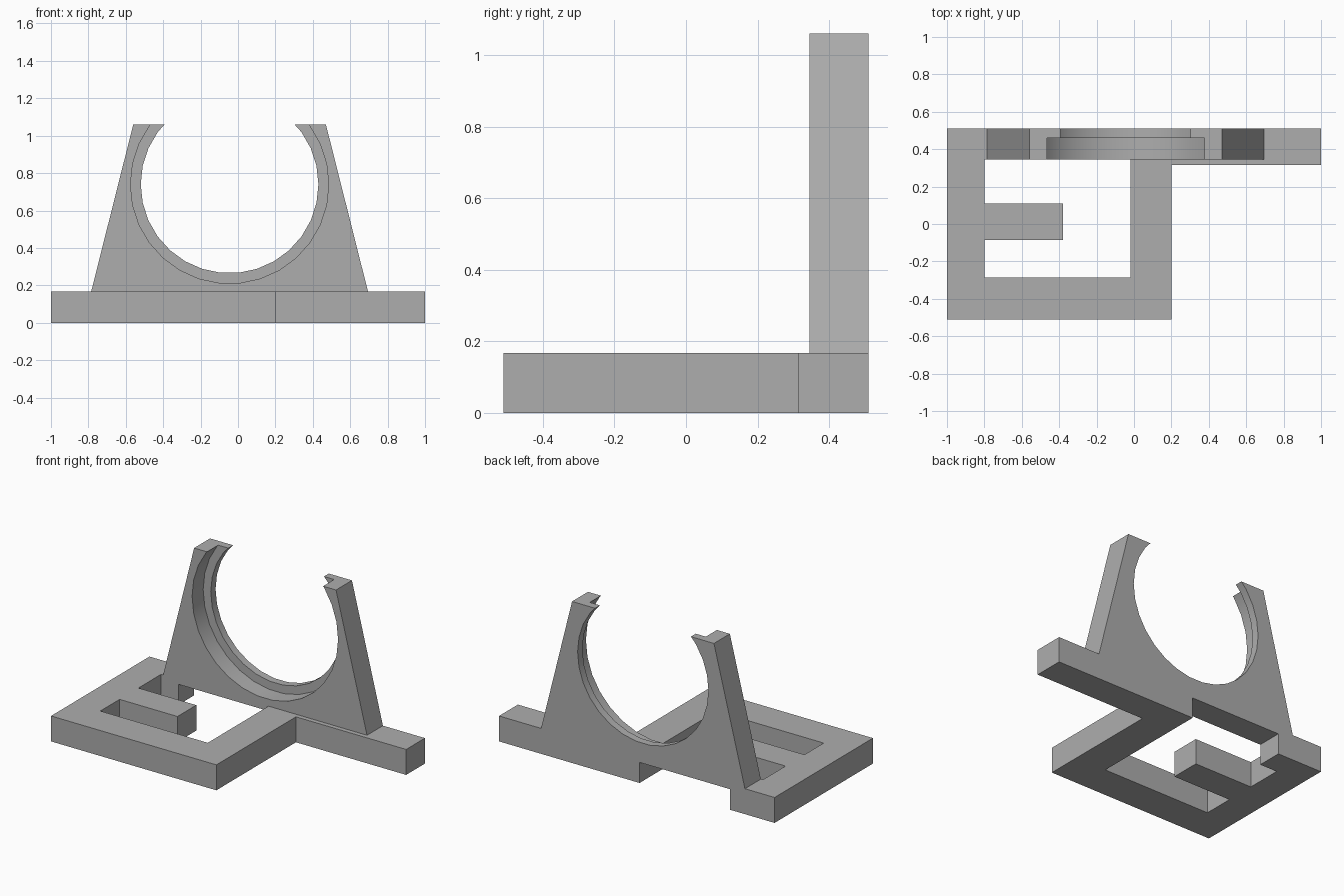
import bpy
import bmesh
from math import radians
from mathutils import Matrix, Vector

if "Cube" in bpy.data.objects:
    bpy.data.objects.remove(bpy.data.objects["Cube"], do_unlink=True)

grey = bpy.data.materials.new("plain grey")
grey.use_nodes = True
grey.diffuse_color = (0.42, 0.42, 0.42, 1)
grey.node_tree.nodes["Principled BSDF"].inputs["Base Color"].default_value = (0.42, 0.42, 0.42, 1)

BACK, WALL_FRONT, LEDGE = 0.51, 0.345, 0.46
BASE_TOP, TOP = 0.167, 1.06
BORE_X, BORE_Z = -0.045, 0.74


def finish(name, bm):
    bmesh.ops.recalc_face_normals(bm, faces=bm.faces)
    mesh = bpy.data.meshes.new(name)
    bm.to_mesh(mesh)
    bm.free()
    mesh.materials.append(grey)
    obj = bpy.data.objects.new(name, mesh)
    bpy.context.collection.objects.link(obj)
    return obj


def prism(name, points, offset):
    """Extrude a closed outline of 3D points along offset."""
    bm = bmesh.new()
    face = bm.faces.new([bm.verts.new(p) for p in points])
    new = bmesh.ops.extrude_face_region(bm, geom=[face])["geom"]
    bmesh.ops.translate(bm, vec=Vector(offset),
                        verts=[v for v in new if isinstance(v, bmesh.types.BMVert)])
    return finish(name, bm)


def cylinder_y(name, radius, y0, y1):
    """Bore cutter lying along y."""
    bm = bmesh.new()
    place = Matrix.Translation((BORE_X, (y0 + y1) / 2, BORE_Z)) @ Matrix.Rotation(radians(90), 4, "X")
    place = place @ Matrix.Rotation(radians(6), 4, "Z")
    bmesh.ops.create_cone(bm, cap_ends=True, segments=30, radius1=radius,
                          radius2=radius, depth=y1 - y0, matrix=place)
    obj = finish(name, bm)
    obj.hide_render = True
    return obj


def boolean(target, other, operation):
    mod = target.modifiers.new(operation, "BOOLEAN")
    mod.operation, mod.solver, mod.object = operation, "EXACT", other
    bpy.context.view_layer.objects.active = target
    bpy.ops.object.modifier_apply(modifier=mod.name)
    bpy.data.objects.remove(other, do_unlink=True)


# Base frame: open loop with a tongue, a short rear post and a side arm
frame_outline = [
    (-1, -BACK), (0.2, -BACK), (0.2, 0.315), (1, 0.315), (1, BACK),
    (-0.02, BACK), (-0.02, -0.285), (-0.8, -0.285), (-0.8, -0.085),
    (-0.38, -0.085), (-0.38, 0.11), (-0.8, 0.11), (-0.8, WALL_FRONT),
    (-0.675, WALL_FRONT), (-0.675, BACK), (-1, BACK)]
bracket = prism("bracket", [(x, y, 0) for x, y in frame_outline], (0, 0, BASE_TOP))

# Tapered upright, dropping slightly into the gap in the frame
wall_outline = [
    (-0.785, BASE_TOP), (-0.675, BASE_TOP), (-0.675, 0.135), (-0.02, 0.135),
    (-0.02, BASE_TOP), (0.695, BASE_TOP), (0.47, TOP), (-0.56, TOP)]
upright = prism("upright", [(x, WALL_FRONT, z) for x, z in wall_outline],
                (0, BACK - WALL_FRONT, 0))

# Stepped bore: wide seat in front, narrow retaining lip behind
boolean(upright, cylinder_y("seat_cutter", 0.53, 0.2, LEDGE), "DIFFERENCE")
boolean(upright, cylinder_y("bore_cutter", 0.475, 0.2, 0.7), "DIFFERENCE")
boolean(bracket, upright, "UNION")

bpy.ops.object.select_all(action="DESELECT")
bracket.select_set(True)
bpy.context.view_layer.objects.active = bracket
bpy.ops.object.shade_smooth_by_angle(angle=radians(25))
